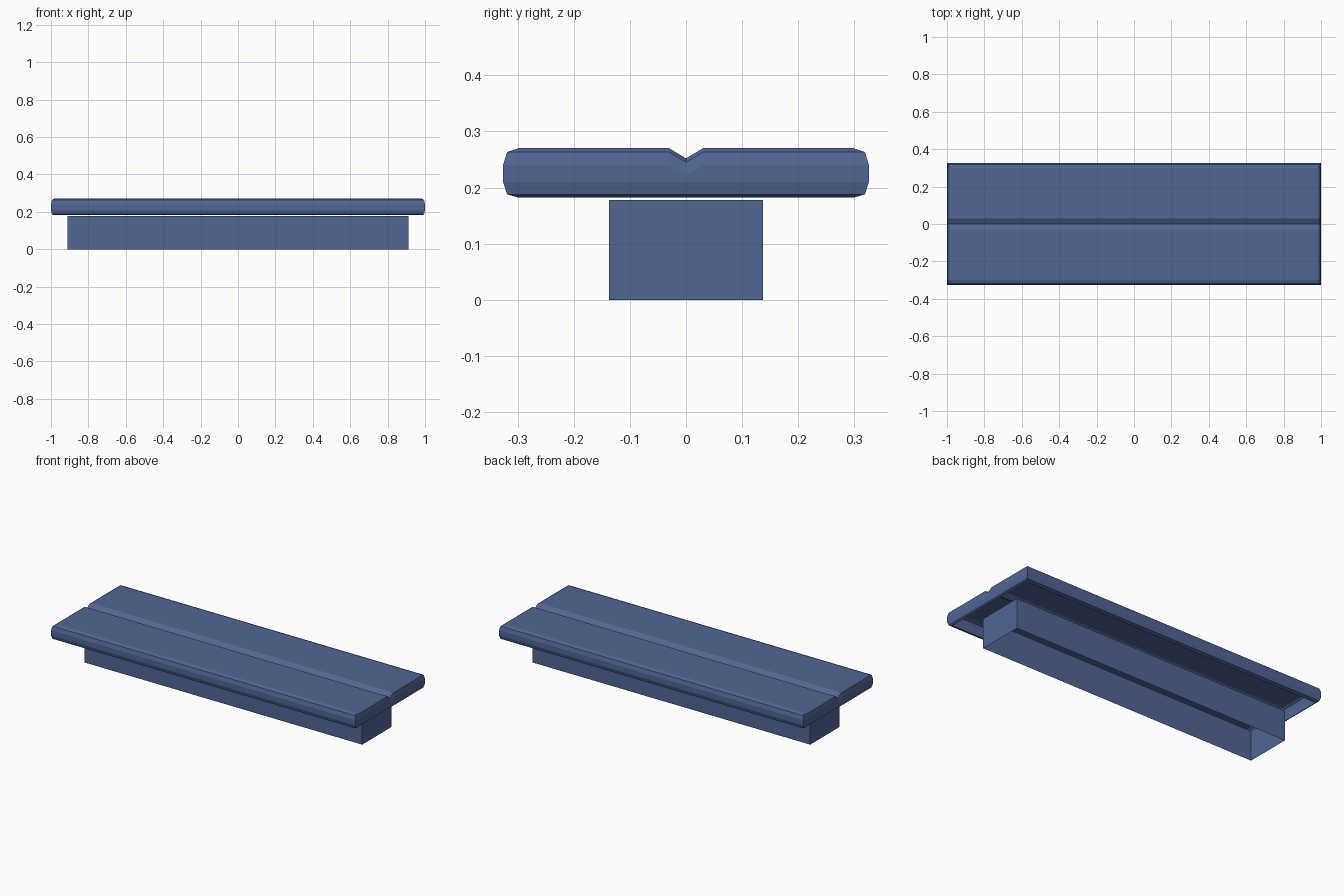
import bpy, bmesh

if "Cube" in bpy.data.objects:
    bpy.data.objects.remove(bpy.data.objects["Cube"])

blue = bpy.data.materials.new("slate_blue")
blue.diffuse_color = (0.085, 0.132, 0.29, 1)
blue.use_nodes = True
blue.node_tree.nodes["Principled BSDF"].inputs["Base Color"].default_value = blue.diffuse_color


def finish(name, bm):
    me = bpy.data.meshes.new(name)
    bm.to_mesh(me)
    bm.free()
    me.materials.append(blue)
    ob = bpy.data.objects.new(name, me)
    bpy.context.collection.objects.link(ob)
    return ob


# Seat slab: hollow shell, open below, rounded rim and a V groove along the middle
def seat():
    bm = bmesh.new()
    # (half length, half width, height, groove depth) from top to bottom
    rim = [(0.984, 0.299, 0.27, 0.018), (0.995, 0.319, 0.263, 0.018),
           (1.0, 0.326, 0.24, 0.018), (1.0, 0.326, 0.21, 0),
           (0.995, 0.319, 0.188, 0), (0.984, 0.299, 0.182, 0)]
    rings = []
    for hx, hy, z, d in rim:
        ys = (-hy, -0.03, 0, 0.03, hy)
        right = [bm.verts.new((hx, y, z - (d if y == 0 else 0))) for y in ys]
        left = [bm.verts.new((-hx, y, z - (d if y == 0 else 0))) for y in reversed(ys)]
        rings.append(right + left)
    for a, b in zip(rings, rings[1:]):
        n = len(a)
        for i in range(n):
            j = (i + 1) % n
            bm.faces.new((a[i], b[i], b[j], a[j]))
    # top strips, including the groove slopes
    top = rings[0]
    for i in range(4):
        bm.faces.new((top[i], top[i + 1], top[8 - i], top[9 - i]))
    return finish("seat_slab", bm)


# Base: four thin walls, open above and below
def base():
    bm = bmesh.new()
    bmesh.ops.create_cube(bm, size=1)
    for v in bm.verts:
        v.co = (v.co.x * 1.824, v.co.y * 0.274, (v.co.z + 0.5) * 0.178)
    bm.normal_update()
    caps = [f for f in bm.faces if abs(f.normal.z) > 0.5]
    bmesh.ops.delete(bm, geom=caps, context='FACES_ONLY')
    return finish("base_walls", bm)


seat()
base()
# face winding: the loops above run counter-clockwise seen from outside
for ob in bpy.data.objects:
    bm = bmesh.new()
    bm.from_mesh(ob.data)
    bm.normal_update()
    if sum(f.normal.dot(f.calc_center_median()) for f in bm.faces) < 0:
        bmesh.ops.reverse_faces(bm, faces=bm.faces[:])
    bm.to_mesh(ob.data)
    bm.free()
